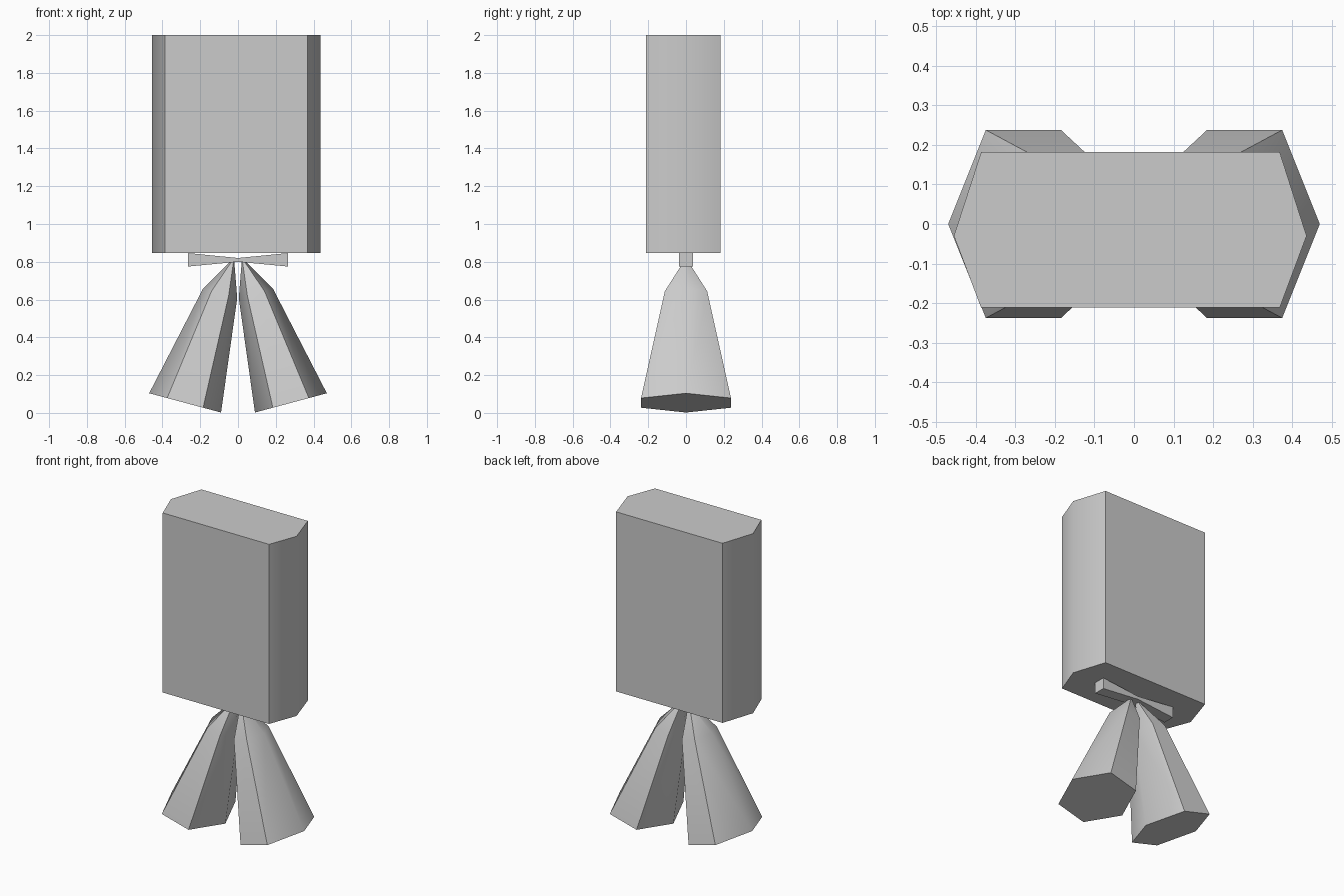
import bpy, bmesh, math
from mathutils import Vector

cube = bpy.data.objects.get("Cube")
if cube:
    bpy.data.objects.remove(cube, do_unlink=True)

grey = bpy.data.materials.new("light grey")
grey.use_nodes = True
grey.diffuse_color = (0.6, 0.6, 0.6, 1)
grey.node_tree.nodes["Principled BSDF"].inputs["Base Color"].default_value = (0.6, 0.6, 0.6, 1)


def loft(name, rings):
    """Skin a closed solid over rings of equal point count."""
    bm = bmesh.new()
    loops = [[bm.verts.new(p) for p in ring] for ring in rings]
    n = len(loops[0])
    for a, b in zip(loops, loops[1:]):
        for i in range(n):
            j = (i + 1) % n
            bm.faces.new((a[i], a[j], b[j], b[i]))
    bm.faces.new(loops[0])
    bm.faces.new(loops[-1])
    bmesh.ops.recalc_face_normals(bm, faces=bm.faces)
    mesh = bpy.data.meshes.new(name)
    bm.to_mesh(mesh)
    bm.free()
    mesh.materials.append(grey)
    obj = bpy.data.objects.new(name, mesh)
    bpy.context.collection.objects.link(obj)
    bpy.ops.object.select_all(action='DESELECT')
    obj.select_set(True)
    bpy.context.view_layer.objects.active = obj
    bpy.ops.object.shade_smooth_by_angle(angle=math.radians(45))
    return obj


# Body: upright slab with pointed sides
outline = [(-0.387, -0.212), (0.369, -0.212), (0.437, -0.03),
           (0.369, 0.182), (-0.387, 0.182), (-0.456, -0.03)]
loft("body", [[(x, y, z) for x, y in outline] for z in (0.846, 2.0)])

# Crossbar: pinched at the middle
loft("crossbar", [[(x, -0.037, lo), (x, 0.037, lo), (x, 0.037, hi), (x, -0.037, hi)]
                  for x, lo, hi in ((-0.264, 0.775, 0.846), (0, 0.8, 0.82), (0.264, 0.775, 0.846))])


# Legs: flared six-sided cones leaning outwards
def leg_ring(side, x, z, radius, depth, tilt):
    points = []
    for i in range(6):
        a = math.radians(60 * i)
        u = radius * math.cos(a)
        v = depth * math.sin(a) / math.sin(math.radians(60))
        points.append(Vector((side * (x + u * math.cos(tilt)), v, z + u * math.sin(tilt))))
    return points


lean = math.radians(15)
for name, side in (("left_leg", 1), ("right_leg", -1)):
    loft(name, [leg_ring(side, 0.28, 0.053, 0.197, 0.238, lean),
                leg_ring(side, 0.095, 0.632, 0.094, 0.112, lean),
                leg_ring(side, 0.029, 0.8, 0.01, 0.012, lean)])
